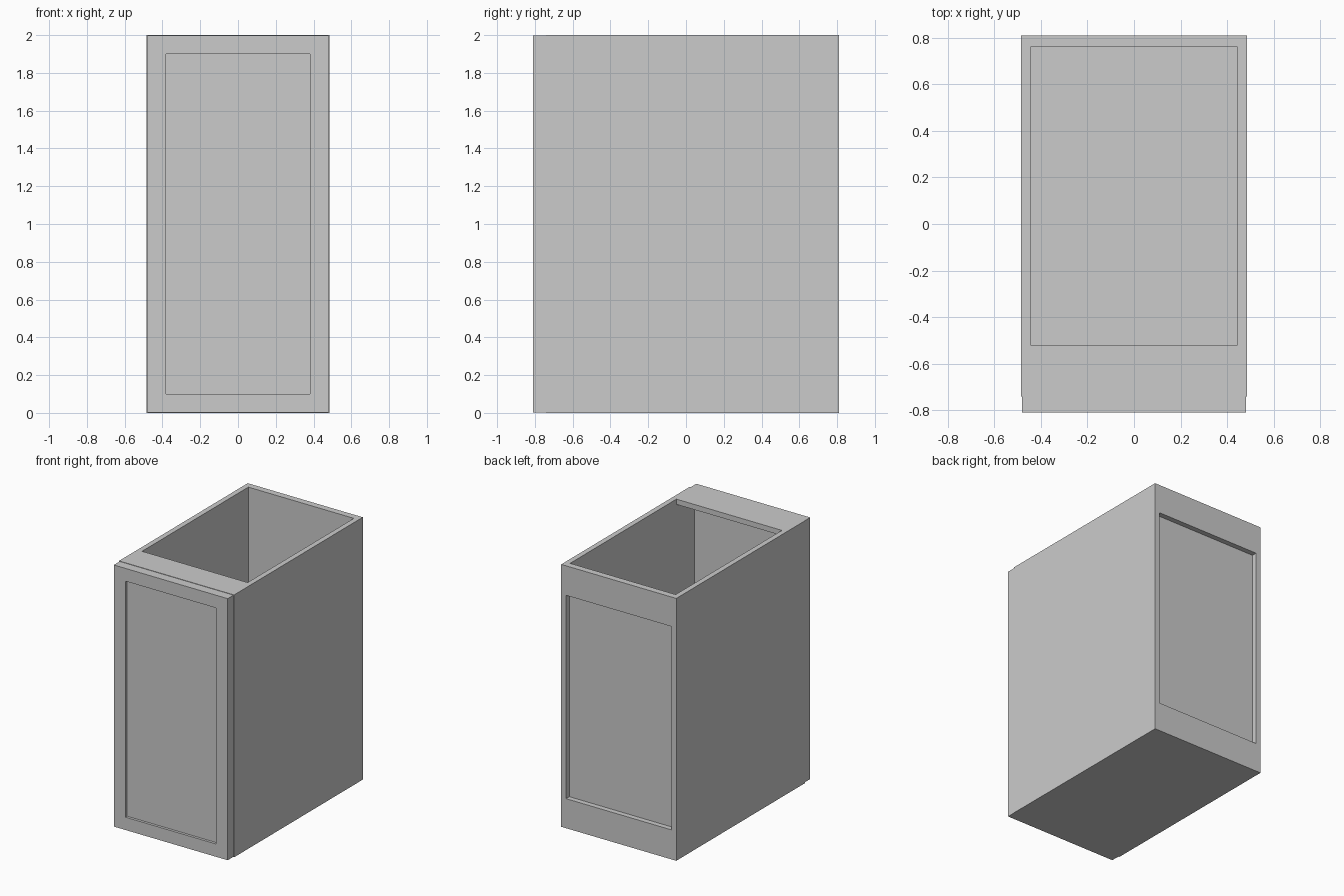
import bpy
import bmesh

cube = bpy.data.objects.get("Cube")
if cube:
    bpy.data.objects.remove(cube)

grey = bpy.data.materials.new("cabinet grey")
grey.use_nodes = True
COLOUR = (0.6, 0.6, 0.6, 1)
grey.diffuse_color = COLOUR
grey.node_tree.nodes["Principled BSDF"].inputs["Base Color"].default_value = COLOUR


def board(name, x, y, z):
    """Box between the given (low, high) limits; returns the object."""
    bm = bmesh.new()
    bmesh.ops.create_cube(bm, size=1)
    for v in bm.verts:
        v.co = [lim[1] if c > 0 else lim[0] for c, lim in zip(v.co, (x, y, z))]
    mesh = bpy.data.meshes.new(name)
    bm.to_mesh(mesh)
    bm.free()
    mesh.materials.append(grey)
    obj = bpy.data.objects.new(name, mesh)
    bpy.context.collection.objects.link(obj)
    return obj


W, T = 0.485, 0.04            # half width, board thickness
INNER = W - T
FRONT, BACK, TOP = -0.74, 0.81, 2.0
BACK_IN = 0.76
RAIL = 0.225                  # height of the back rails

# Carcass sides and bottom
for side, s in (("left", 1), ("right", -1)):
    board(side + "_side", sorted((s * INNER, s * W)), (FRONT, BACK), (0, TOP))
board("bottom", (-INNER, INNER), (FRONT, BACK_IN), (0, T))

# Top stretcher at the front, open behind it
board("top_stretcher", (-INNER, INNER), (FRONT, -0.52), (TOP - T, TOP))

# Back rails with a thin panel set in between the sides
board("back_lower_rail", (-INNER, INNER), (BACK_IN, BACK), (0, RAIL))
board("back_upper_rail", (-INNER, INNER), (BACK_IN, BACK), (TOP - RAIL, TOP))
board("back_panel", (-INNER, INNER), (BACK_IN, BACK_IN + 0.01), (RAIL, TOP - RAIL))

# Door with a recessed centre panel
door = board("door", (-0.48, 0.48), (-0.81, FRONT), (0.003, TOP - 0.003))
bm = bmesh.new()
bm.from_mesh(door.data)
bm.normal_update()
face = min(bm.faces, key=lambda f: f.calc_center_median().y)
bmesh.ops.inset_individual(bm, faces=[face], thickness=0.138)
panel = bmesh.ops.extrude_discrete_faces(bm, faces=[face])["faces"]
bmesh.ops.translate(bm, verts=panel[0].verts, vec=(0, 0.02, 0))
bm.to_mesh(door.data)
bm.free()
